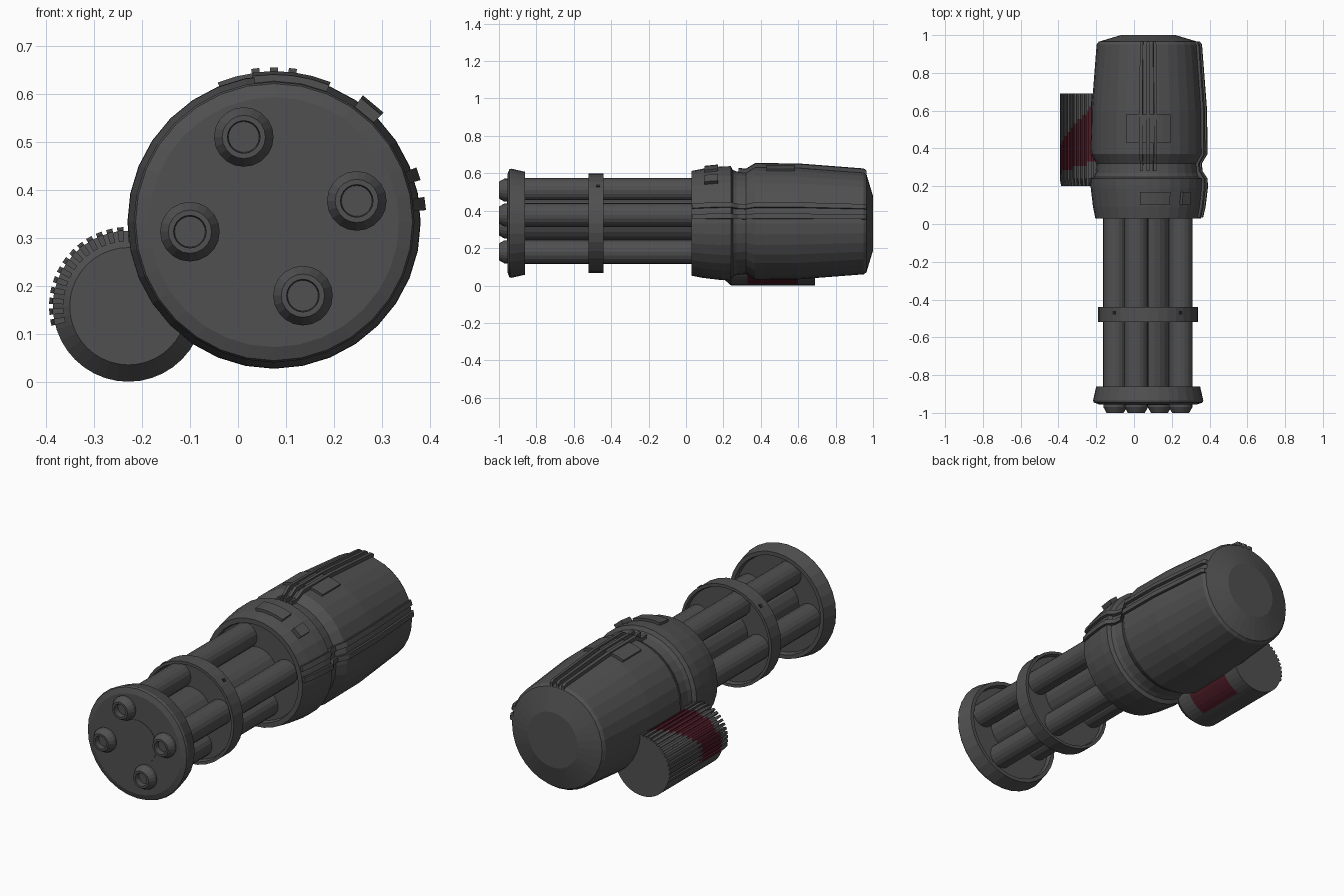
import bpy, bmesh
from math import sin, cos, radians, pi, degrees, atan2

cube = bpy.data.objects.get("Cube")
if cube:
    bpy.data.objects.remove(cube)


def material(name, rgb):
    m = bpy.data.materials.new(name)
    m.use_nodes = True
    m.diffuse_color = (*rgb, 1)
    bsdf = m.node_tree.nodes["Principled BSDF"]
    bsdf.inputs["Base Color"].default_value = (*rgb, 1)
    bsdf.inputs["Roughness"].default_value = 0.6
    return m


GREY = material("gunmetal grey", (0.08, 0.08, 0.08))
DARK = material("dark hole", (0.02, 0.02, 0.02))
RED = material("dark red paint", (0.075, 0.011, 0.02))

AXIS = (0.075, 0.333)     # x, z of the main axis
DRUM = (-0.228, 0.158)    # x, z of the side drum axis


def finish(name, bm, mats=(GREY,)):
    bmesh.ops.remove_doubles(bm, verts=bm.verts, dist=1e-5)
    bmesh.ops.recalc_face_normals(bm, faces=bm.faces)
    me = bpy.data.meshes.new(name)
    bm.to_mesh(me)
    bm.free()
    for m in mats:
        me.materials.append(m)
    ob = bpy.data.objects.new(name, me)
    bpy.context.collection.objects.link(ob)
    return ob


def point(c, r, a, y):
    return (c[0] + r * cos(a), y, c[1] + r * sin(a))


def lathe(name, c, profile, segs=32, mats=(GREY,)):
    """Revolve (y, radius) pairs about an axis parallel to y, capping the ends."""
    bm = bmesh.new()
    rings = [[bm.verts.new(point(c, r, 2 * pi * i / segs, y)) for i in range(segs)]
             for y, r in profile]
    for a, b in zip(rings, rings[1:]):
        for i in range(segs):
            j = (i + 1) % segs
            bm.faces.new((a[i], a[j], b[j], b[i]))
    bm.faces.new(rings[0])
    bm.faces.new(rings[-1])
    return finish(name, bm, mats)


def strip(name, c, mid, width, path, thick, steps=1, mats=(GREY,)):
    """Raised strip hugging a round body; path holds (y, radius) pairs."""
    bm = bmesh.new()
    grid = []
    for y, r in path:
        row = []
        for i in range(steps + 1):
            a = radians(mid + width * (i / steps - 0.5))
            row.append([bm.verts.new(point(c, q, a, y)) for q in (r - 0.015, r + thick)])
        loop = [v[1] for v in row] + [v[0] for v in reversed(row)]
        grid.append(loop)
    for a, b in zip(grid, grid[1:]):
        for i in range(len(a)):
            j = (i + 1) % len(a)
            bm.faces.new((a[i], a[j], b[j], b[i]))
    bm.faces.new(grid[0])
    bm.faces.new(grid[-1])
    return finish(name, bm, mats)


# Main housing: collar, neck and tapered motor casing
lathe("collar", AXIS, [(0.05, 0.25), (0.03, 0.255), (0.03, 0.28), (0.09, 0.292),
                       (0.19, 0.304), (0.24, 0.305), (0.25, 0.285), (0.27, 0.27)])
lathe("motor_casing", AXIS, [(0.25, 0.285), (0.27, 0.277), (0.32, 0.272), (0.37, 0.302),
                             (0.6, 0.3), (0.95, 0.273), (0.965, 0.262), (1.0, 0.145)])

# Barrel cluster: front disc, middle ring, shaft
lathe("front_disc", AXIS, [(-0.955, 0.26), (-0.945, 0.288), (-0.935, 0.292), (-0.86, 0.275),
                           (-0.86, 0.255), (-0.885, 0.25)])
lathe("middle_ring", AXIS, [(-0.5, 0.245), (-0.52, 0.25), (-0.52, 0.265), (-0.44, 0.265),
                            (-0.44, 0.25), (-0.46, 0.245)])
HUB = (0.078, 0.346)
lathe("central_shaft", HUB, [(-0.957, 0.117), (0.06, 0.117)], 24)

for i, c in enumerate([(0.012, 0.51), (0.247, 0.377), (0.135, 0.18), (-0.1, 0.313)]):
    lathe(f"barrel_{i + 1}", c, [(-0.92, 0.064), (0.06, 0.064)], 20)
    lathe(f"muzzle_{i + 1}", c, [(-0.95, 0.062), (-0.97, 0.062), (-1.0, 0.045),
                                 (-1.0, 0.034), (-0.97, 0.032)], 20)

# Screw holes on the middle ring
for side, angle in (("left", 49), ("right", 133)):
    strip(f"ring_hole_{side}", AXIS, angle, 4, [(-0.48, 0.265), (-0.46, 0.265)],
          0.003, mats=(DARK,))

# Rails that follow the housing, on the top and the left flank
COLLAR_PATH = [(0.035, 0.279), (0.09, 0.292), (0.19, 0.304), (0.24, 0.303),
               (0.28, 0.276), (0.32, 0.272)]
CASING_PATH = [(0.37, 0.302), (0.6, 0.3), (0.95, 0.273), (0.965, 0.262)]
for i, angle in enumerate((83, 90, 97)):
    strip(f"top_rail_{i + 1}", AXIS, angle, 3, [(0.28, 0.276), (0.32, 0.272)] + CASING_PATH, 0.02)
for i, angle in enumerate((7, 18.5)):
    strip(f"flank_rail_{i + 1}", AXIS, angle, 5, COLLAR_PATH + CASING_PATH, 0.013)

# Raised plates on the casing and collar
strip("casing_plate", AXIS, 90, 44, [(0.43, 0.3), (0.58, 0.3)], 0.013, 6)
strip("collar_plate", AXIS, 83, 30, [(0.1, 0.293), (0.17, 0.3)], 0.014, 4)
strip("collar_block", AXIS, 50, 10, [(0.1, 0.293), (0.17, 0.3)], 0.022)

# Side drum with a bevelled front and painted patches
ROWS = 20
drum_ys = [0.24 + 0.45 * i / ROWS for i in range(ROWS + 1)]
drum = lathe("side_drum", DRUM, [(0.2, 0.122)] + [(y, 0.157) for y in drum_ys], 40, (GREY, RED))
ribs = [strip(f"drum_rib_{i + 1}", DRUM, 88 + 8 * i, 4.6,
              [(0.2, 0.15)] + [(y, 0.157) for y in drum_ys], 0.008, mats=(GREY, RED))
        for i in range(14)]


def painted(x, y, z):
    angle = degrees(atan2(z - DRUM[1], x - DRUM[0])) % 360
    if 75 < angle < 198:
        low = 0.28 + 0.4 * (x + 0.36)
        high = 0.46 + 1.3 * (x + 0.36)
        return low < y < high
    return 285 < angle < 335 and 0.32 < y < 0.6


for ob in [drum] + ribs:
    for p in ob.data.polygons:
        if abs(p.normal.y) < 0.3 and painted(*p.center):
            p.material_index = 1
